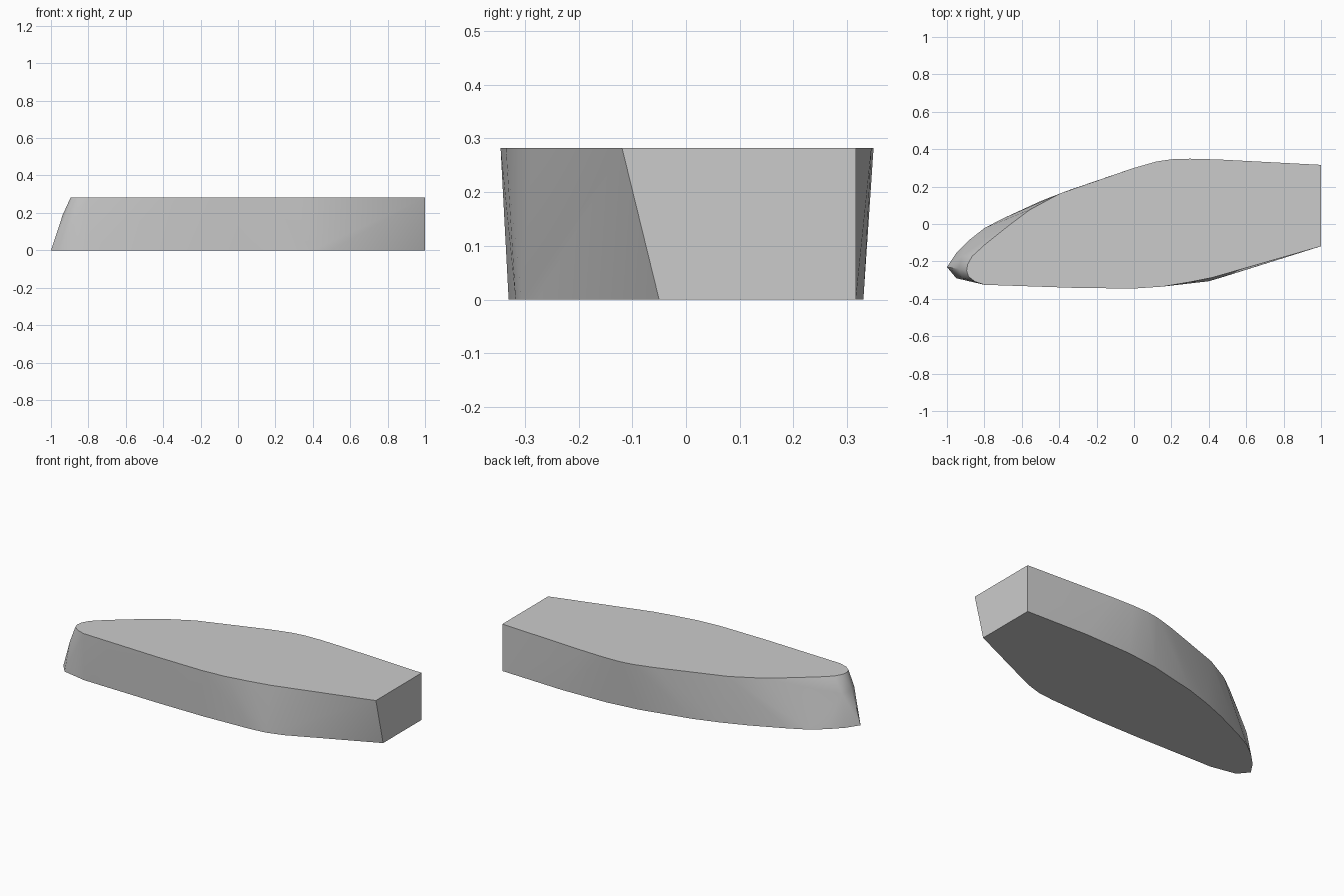
import bpy, bmesh, math

if "Cube" in bpy.data.objects:
    bpy.data.objects.remove(bpy.data.objects["Cube"])

H = 0.282

# Plan outlines of the top face, sole and nose bulge
top = [(1, .316), (.45, .345), (.3, .349), (.2, .346), (.12, .334), (0, .3),
       (-.18, .238), (-.396, .163), (-.556, .077), (-.663, -.003), (-.797, -.11),
       (-.865, -.172), (-.889, -.215), (-.895, -.25), (-.885, -.28), (-.85, -.308),
       (-.8, -.325), (-.3, -.342), (0, -.345), (.15, -.335), (.3, -.31), (.42, -.286), (1, -.119)]
bottom = [(1, .316), (.6, .33), (.3, .322), (.1, .297), (-.2, .228), (-.35, .18),
          (-.5, .122), (-.7, .03), (-.8, -.022), (-.88, -.085), (-.95, -.155), (-1, -.23),
          (-.95, -.29), (-.8, -.32), (-.3, -.33), (0, -.33), (.3, -.317),
          (.4, -.306), (.5, -.276), (1, -.05)]
nose = [(-.92, -.17), (-.937, -.24), (-.915, -.29)]

# Tapered body skinned between the outlines
bm = bmesh.new()
for outline, z in ((top, H), (bottom, 0), (nose, .19)):
    for x, y in outline:
        bm.verts.new((x, y, z))
res = bmesh.ops.convex_hull(bm, input=bm.verts)
loose = [v for v in bm.verts if not v.link_faces]
bmesh.ops.delete(bm, geom=loose, context='VERTS')
bmesh.ops.dissolve_limit(bm, angle_limit=math.radians(.5), verts=bm.verts, edges=bm.edges)
bmesh.ops.recalc_face_normals(bm, faces=bm.faces)
mesh = bpy.data.meshes.new("sole_block")
bm.to_mesh(mesh)
bm.free()
body = bpy.data.objects.new("sole_block", mesh)
bpy.context.collection.objects.link(body)

# Soft sides with crisp rims
bpy.context.view_layer.objects.active = body
body.select_set(True)
bpy.ops.object.shade_smooth_by_angle(angle=math.radians(30))
